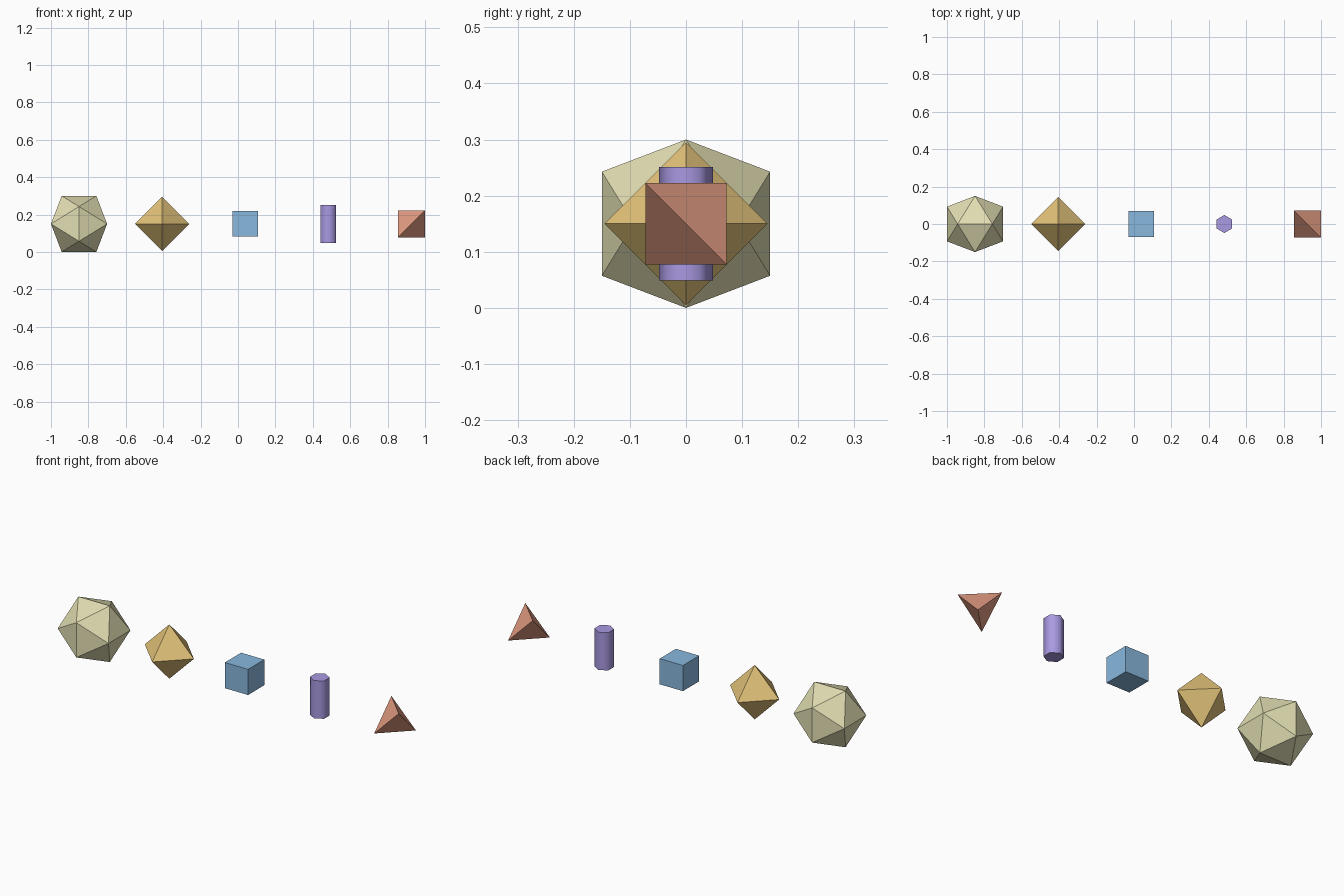
import bpy, bmesh, math
from itertools import product

if "Cube" in bpy.data.objects:
    bpy.data.objects.remove(bpy.data.objects["Cube"])

Z = 0.15                 # shared centre height
STEP = 1.7775 / 4        # even spacing along the row


def finish(obj, index, color):
    obj.location = (-0.85 + STEP * index, 0, Z)
    mat = bpy.data.materials.new(obj.name + "_colour")
    mat.diffuse_color = (*color, 1)
    mat.use_nodes = True
    mat.node_tree.nodes["Principled BSDF"].inputs["Base Color"].default_value = mat.diffuse_color
    obj.data.materials.append(mat)


def hull_solid(name, points, index, color):
    mesh = bpy.data.meshes.new(name)
    bm = bmesh.new()
    for p in points:
        bm.verts.new(p)
    bmesh.ops.convex_hull(bm, input=bm.verts[:])
    bmesh.ops.recalc_face_normals(bm, faces=bm.faces[:])
    bm.to_mesh(mesh)
    bm.free()
    obj = bpy.data.objects.new(name, mesh)
    bpy.context.collection.objects.link(obj)
    finish(obj, index, color)


# Icosahedron: three perpendicular golden rectangles
b = 0.15
a = b * (math.sqrt(5) - 1) / 2
ico = []
for s, t in product((-1, 1), repeat=2):
    ico += [(s * a, 0, t * b), (0, s * b, t * a), (s * b, t * a, 0)]
hull_solid("icosahedron", ico, 0, (0.76, 0.73, 0.45))

# Octahedron: a point each way along every axis
r = 0.145
octa = [tuple(s * r if i == k else 0 for i in range(3)) for k in range(3) for s in (-1, 1)]
hull_solid("octahedron", octa, 1, (0.76, 0.54, 0.19))

# Cube
bpy.ops.mesh.primitive_cube_add(size=0.137)
cube = bpy.context.object
cube.name = "cube"
finish(cube, 2, (0.25, 0.48, 0.73))

# Six-sided cylinder, smooth around the side with sharp caps
bpy.ops.mesh.primitive_cylinder_add(vertices=6, radius=0.048, depth=0.202)
cyl = bpy.context.object
cyl.name = "cylinder"
bpy.ops.object.shade_smooth_by_angle(angle=math.radians(75))
finish(cyl, 3, (0.40, 0.32, 0.76))

# Tetrahedron: alternate corners of a cube
h = 0.0725
tetra = [(x * h, y * h, z * h) for x, y, z in product((-1, 1), repeat=3) if x * y * z < 0]
hull_solid("tetrahedron", tetra, 4, (0.76, 0.33, 0.22))
